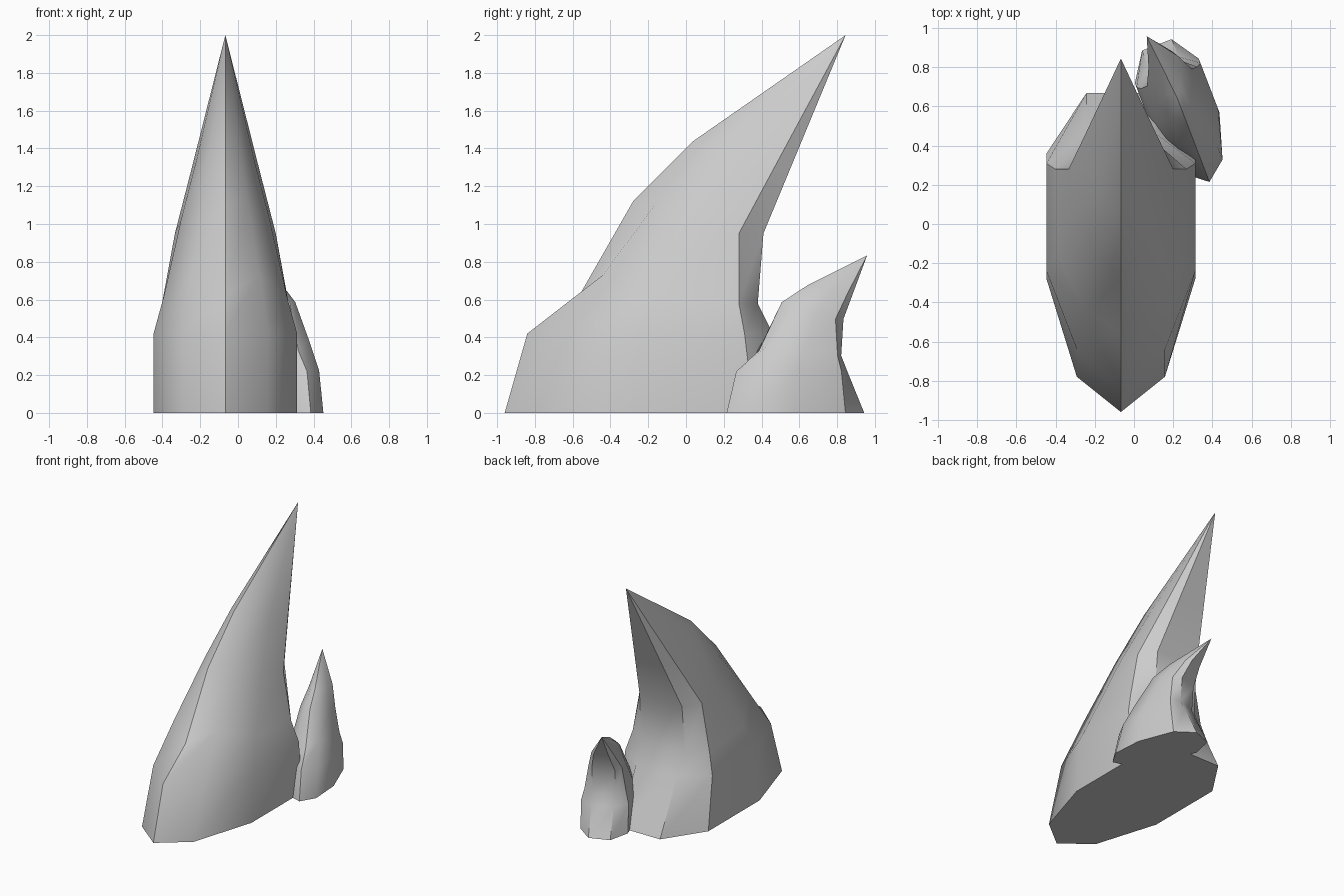
import bpy, bmesh, math

if "Cube" in bpy.data.objects:
    bpy.data.objects.remove(bpy.data.objects["Cube"])

# Half cross-sections from base upward: front ridge, front corner, side front, side back, back corner
ROWS = [
    [(0, -.96, 0), (.225, -.78, 0), (.38, -.28, 0), (.38, .36, 0), (.175, .67, 0)],
    [(0, -.84, .42), (.225, -.64, .43), (.38, -.24, .42), (.38, .31, .42), (.18, .46, .42)],
    [(0, -.56, .63), (.18, -.44, .73), (.325, -.15, .62), (.335, .28, .58), (.19, .38, .58)],
    [(0, -.28, 1.12), (.12, -.15, 1.12), (.235, .06, 1.02), (.267, .28, .95), (.185, .41, .95)],
    [(0, .04, 1.44), (.075, .12, 1.42), (.15, .29, 1.35), (.177, .468, 1.3), (.123, .555, 1.3)],
]


def spike(name, tip, loc, xy=1.0, zs=1.0, turn=0.0, squash=1.0):
    def fit(p):
        z = p[2] if p[2] < 1.12 else 1.12 + (p[2] - 1.12) * squash
        return (p[0] * xy, p[1] * xy, z * zs)

    bm = bmesh.new()
    rings = []
    for row in ROWS:
        # mirror the half section into a closed ring
        ring = row + [(-x, y, z) for x, y, z in reversed(row[1:])]
        rings.append([bm.verts.new(fit(p)) for p in ring])
    n = len(rings[0])
    top = bm.verts.new(fit(tip))
    bm.faces.new(rings[0][::-1])
    for i in range(n):
        j = (i + 1) % n
        for a, b in zip(rings, rings[1:]):
            bm.faces.new((a[i], a[j], b[j], b[i]))
        bm.faces.new((rings[-1][i], rings[-1][j], top))
    bmesh.ops.recalc_face_normals(bm, faces=bm.faces)
    mesh = bpy.data.meshes.new(name)
    bm.to_mesh(mesh)
    bm.free()
    obj = bpy.data.objects.new(name, mesh)
    bpy.context.collection.objects.link(obj)
    obj.location = loc
    obj.rotation_euler.z = math.radians(turn)
    bpy.ops.object.select_all(action='DESELECT')
    obj.select_set(True)
    bpy.context.view_layer.objects.active = obj
    bpy.ops.object.shade_smooth_by_angle(angle=math.radians(40))
    return obj


# Tall leaning rock spike
spike("large_rock_spike", (0, .845, 2), (-.067, 0, 0))
# Smaller turned spike behind it
spike("small_rock_spike", (-.07, .80, 2), (.227, .627, 0), .46, .523, 21, .54)
